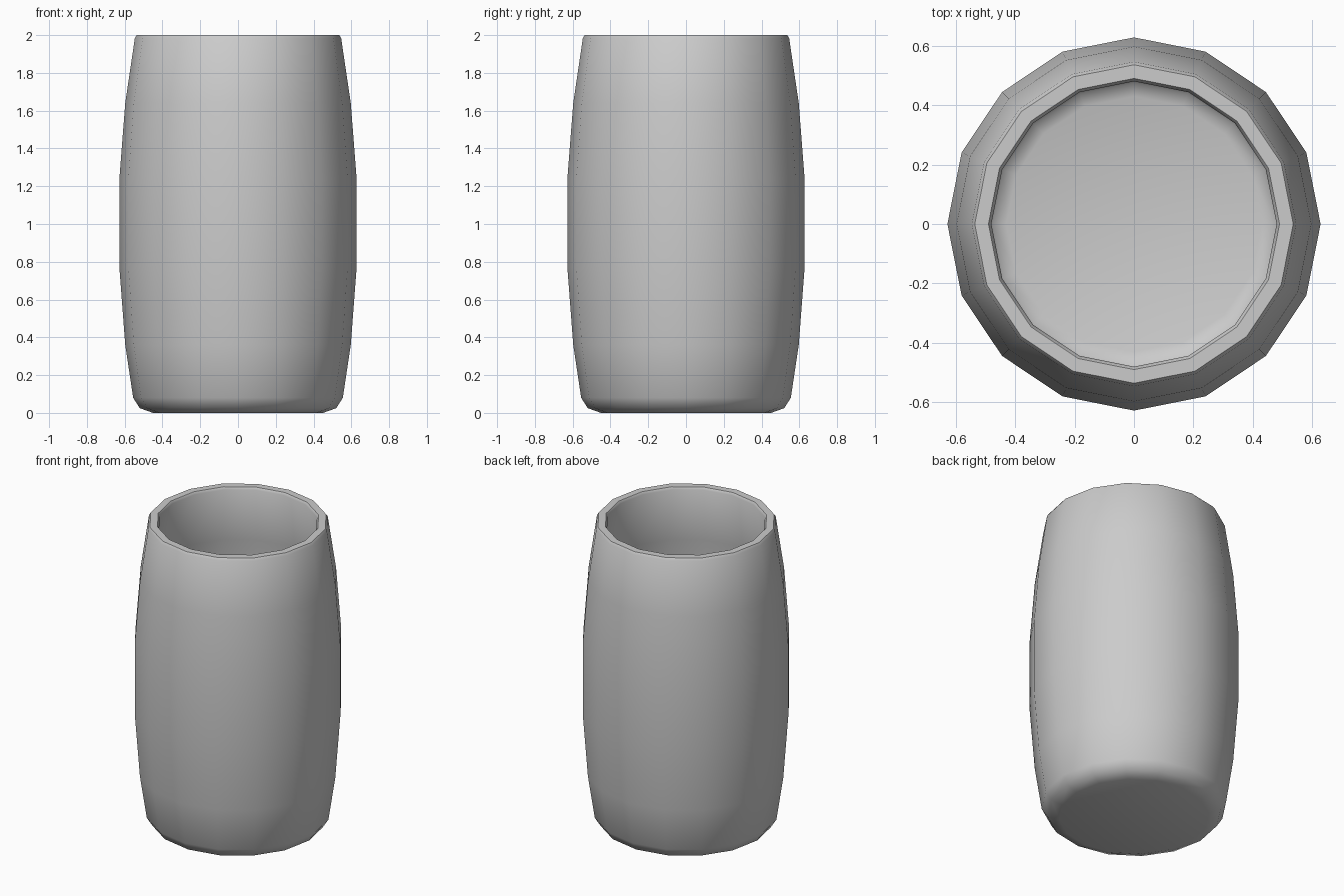
import bpy, bmesh
from math import sin, cos, pi

if "Cube" in bpy.data.objects:
    bpy.data.objects.remove(bpy.data.objects["Cube"])

SIDES = 16

# Profile (radius, height): outer base, barrel wall, rim, inner wall, inner floor
profile = [
    (0.45, 0.0), (0.52, 0.025), (0.555, 0.08), (0.597, 0.36), (0.628, 0.77),
    (0.628, 1.24), (0.597, 1.64), (0.546, 1.985), (0.536, 2.0),
    (0.49, 2.0), (0.48, 1.985), (0.535, 1.63), (0.566, 1.235),
    (0.566, 0.775), (0.535, 0.37), (0.497, 0.11), (0.475, 0.075), (0.43, 0.06),
]

bm = bmesh.new()
rings = [[bm.verts.new((r * cos(2 * pi * i / SIDES), r * sin(2 * pi * i / SIDES), z))
          for i in range(SIDES)] for r, z in profile]

# Walls between neighbouring rings
for a, b in zip(rings, rings[1:]):
    for i in range(SIDES):
        j = (i + 1) % SIDES
        bm.faces.new((a[i], a[j], b[j], b[i]))

# Underside and inner floor
bm.faces.new(rings[0][::-1])
bm.faces.new(rings[-1])
bmesh.ops.recalc_face_normals(bm, faces=bm.faces)

mesh = bpy.data.meshes.new("barrel_cup")
bm.to_mesh(mesh)
bm.free()
cup = bpy.data.objects.new("barrel_cup", mesh)
bpy.context.collection.objects.link(cup)

# Smooth shading, sharp only at hard corners
bpy.context.view_layer.objects.active = cup
cup.select_set(True)
bpy.ops.object.shade_smooth_by_angle(angle=0.9)
